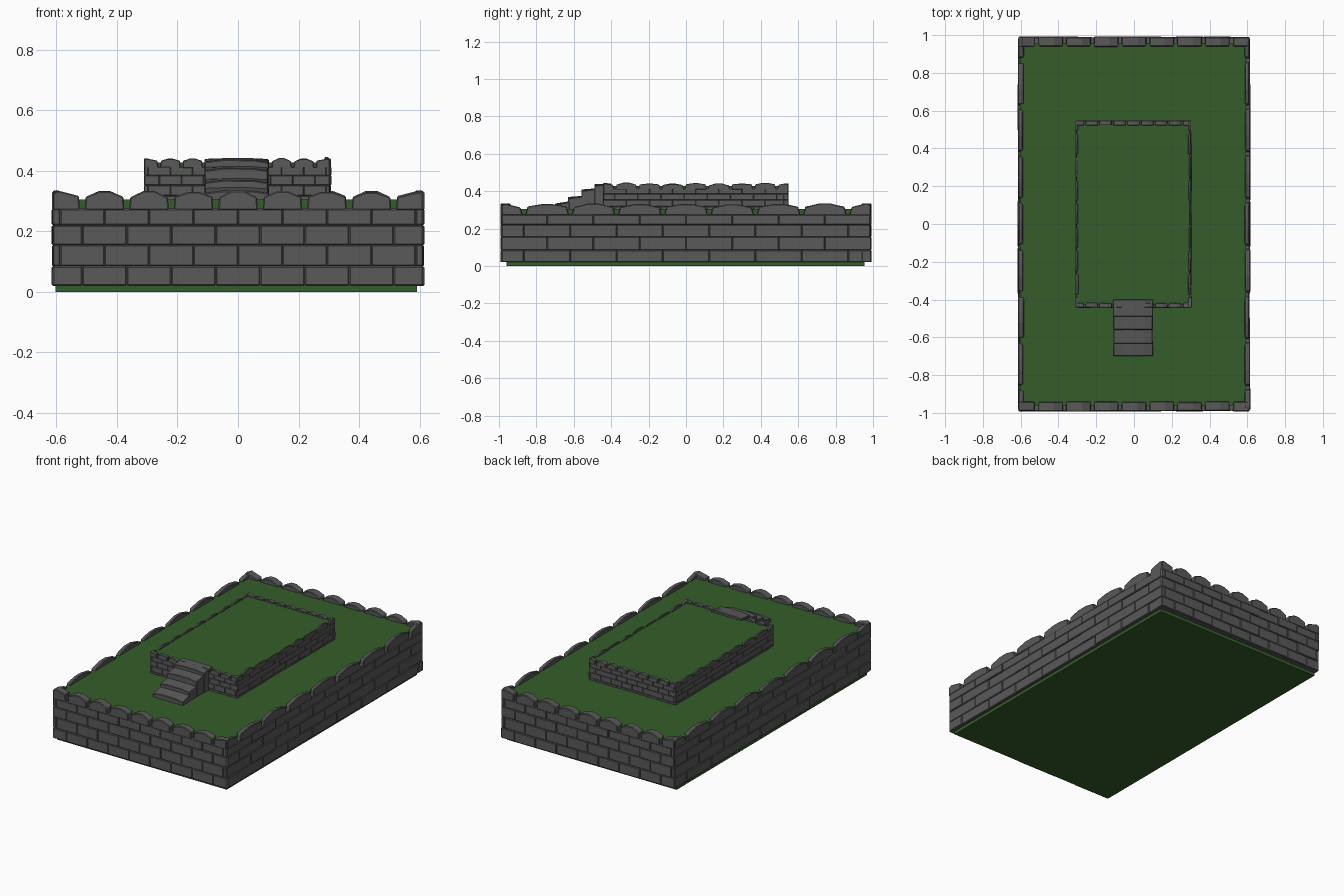
import bpy, bmesh, math, random
from mathutils import Matrix, Vector

if "Cube" in bpy.data.objects:
    bpy.data.objects.remove(bpy.data.objects["Cube"])

random.seed(4)


def material(name, rgb):
    m = bpy.data.materials.new(name)
    m.diffuse_color = (*rgb, 1)
    m.use_nodes = True
    m.node_tree.nodes["Principled BSDF"].inputs["Base Color"].default_value = m.diffuse_color
    return m


STONE = material("dark_stone", (0.1, 0.1, 0.1))
GRASS = material("grass", (0.035, 0.11, 0.023))


def make_object(name, bm, mat, bevel=0):
    bmesh.ops.recalc_face_normals(bm, faces=bm.faces)
    me = bpy.data.meshes.new(name)
    bm.to_mesh(me)
    bm.free()
    me.materials.append(mat)
    ob = bpy.data.objects.new(name, me)
    bpy.context.collection.objects.link(ob)
    if bevel:
        mod = ob.modifiers.new("worn_edges", 'BEVEL')
        mod.width = bevel
        mod.segments = 1
        mod.limit_method = 'ANGLE'
        mod.angle_limit = math.radians(40)
    return ob


def prism(bm, outline, y0, y1):
    """Extrude an (x, z) outline from y0 to y1."""
    a = [bm.verts.new((x, y0, z)) for x, z in outline]
    b = [bm.verts.new((x, y1, z)) for x, z in outline]
    bm.faces.new(a)
    bm.faces.new(b[::-1])
    n = len(a)
    for i in range(n):
        j = (i + 1) % n
        bm.faces.new((a[i], b[i], b[j], a[j]))


def joints(half, pitch, offset):
    cuts = [(k + offset) * pitch for k in range(-5, 6)]
    return [-half] + [c for c in cuts if abs(c) < half - 0.02] + [half]


def wall(name, half, pitch, dist, thick, angle, place, jitter, notch):
    """Running-bond stone courses topped with notched, peaked coping stones."""
    bm = bmesh.new()
    jit = lambda: random.uniform(-jitter, jitter)
    levels = [0.02, 0.085, 0.155, 0.22, 0.275]
    for c in range(4):
        cuts = joints(half, pitch, 0.5 if c % 2 == 0 else 0)
        for u0, u1 in zip(cuts, cuts[1:]):
            z0, z1 = levels[c], levels[c + 1]
            prism(bm, [(u0, z0), (u1, z0), (u1, z1), (u0, z1)],
                  -dist + jit(), -dist + thick)
    # coping stones with a gap between neighbours
    cuts = joints(half, pitch, 0.5)
    for u0, u1 in zip(cuts, cuts[1:]):
        first, last = u0 == -half, u1 == half
        a0, a1 = (0, 0) if first else (0.008, notch)
        b0, b1 = (0, 0) if last else (0.008, notch)
        peak = 0.332 + jit()
        low = 0.315 + jit()
        mid = u0 + 0.02 if first else u1 - 0.02 if last else (u0 + u1) / 2
        w = 0 if first or last else pitch * 0.12
        top = [(mid + w, peak), (mid - w, peak)] if w else [(mid, peak)]
        prism(bm, [(u0 + a0, 0.27), (u1 - b0, 0.27),
                   (u1 - b1, 0.327 if last else low), *top,
                   (u0 + a1, 0.327 if first else low)],
              -dist + jit(), -dist + thick + jit())
    bm.transform(place @ Matrix.Rotation(angle, 4, 'Z'))
    make_object(name, bm, STONE, 0.004 * place.to_scale().x)


def terrace(prefix, place, right_jitter):
    """Grass block with four stone retaining walls."""
    bm = bmesh.new()
    prism(bm, [(-0.603, 0), (0.592, 0), (0.592, 0.305), (-0.603, 0.305)],
          -0.96, 0.955)
    bm.transform(place)
    make_object(prefix + "_grass", bm, GRASS)
    sides = [("front", 0), ("right", 1), ("back", 2), ("left", 3)]
    for name, q in sides:
        j = right_jitter if name == "right" else 0.003
        if q % 2 == 0:
            args = (0.612, 0.147, 0.99, 0.05)
            notch = 0.011
        else:
            args = (0.985, 0.2475, 0.613, 0.027)
            notch = 0.019
        wall(f"{prefix}_{name}_wall", *args, q * math.pi / 2, place, j, notch)


terrace("lower", Matrix.Identity(4), 0.003)
terrace("upper", Matrix.Translation((-0.003, 0.052, 0.275)) @ Matrix.Scale(0.5, 4), 0.01)

# worn stone steps up to the upper terrace
steps = [(-0.70, -0.622, 0.325, 0.343), (-0.632, -0.55, 0.360, 0.372),
         (-0.560, -0.48, 0.400, 0.412), (-0.490, -0.40, 0.428, 0.439)]
for i, (y0, y1, zf, zb) in enumerate(steps):
    bm = bmesh.new()
    l, r = -0.112 + random.uniform(0, .006), 0.102 - random.uniform(0, .006)
    prism(bm, [(l, 0.29), (r, 0.29), (r, zf), (0.05, zf + 0.008),
               (-0.05, zf + 0.009), (l, zf + 0.001)], y0, y1)
    # slope each tread upward to the back
    for v in bm.verts:
        if v.co.z > 0.3 and v.co.y > y0 + 0.01:
            v.co.z = min(v.co.z + (zb - zf), zb + 0.003)
    make_object(f"step_{i + 1}", bm, STONE, 0.003)
